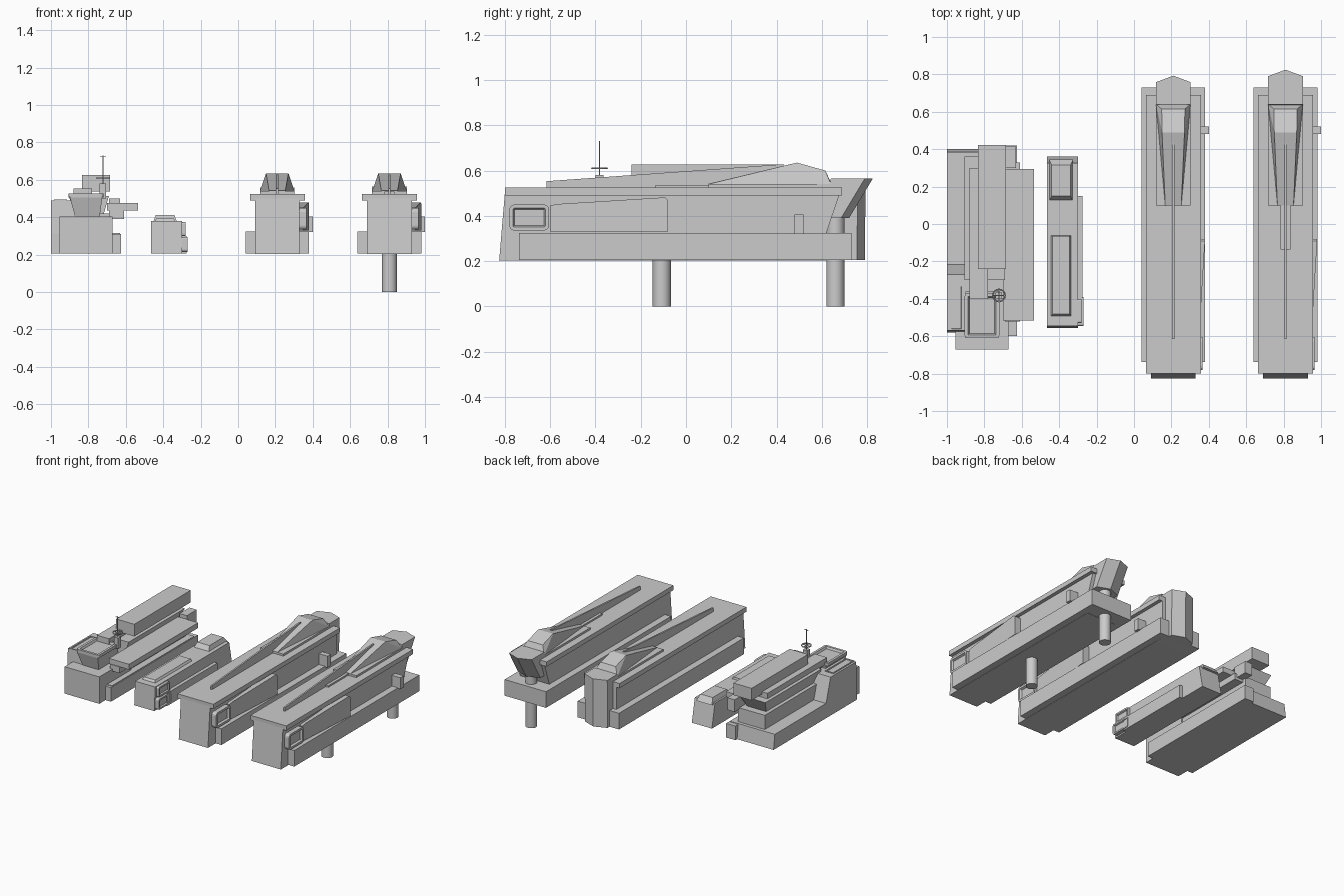
import bpy, bmesh, math
from mathutils import Vector

if "Cube" in bpy.data.objects:
    bpy.data.objects.remove(bpy.data.objects["Cube"])


def finish(name, bm):
    bmesh.ops.recalc_face_normals(bm, faces=bm.faces)
    me = bpy.data.meshes.new(name)
    bm.to_mesh(me)
    bm.free()
    ob = bpy.data.objects.new(name, me)
    bpy.context.collection.objects.link(ob)
    return ob


def loft(name, a, b):
    """Solid between two matching outlines."""
    bm = bmesh.new()
    va = [bm.verts.new(p) for p in a]
    vb = [bm.verts.new(p) for p in b]
    n = len(a)
    bm.faces.new(va)
    bm.faces.new(vb)
    for i in range(n):
        bm.faces.new((va[i], va[(i + 1) % n], vb[(i + 1) % n], vb[i]))
    return finish(name, bm)


def rect(x0, x1, y0, y1, z):
    return [(x0, y0, z), (x1, y0, z), (x1, y1, z), (x0, y1, z)]


def box(name, x0, x1, y0, y1, z0, z1):
    return loft(name, rect(x0, x1, y0, y1, z0), rect(x0, x1, y0, y1, z1))


def taper(name, low, z0, high, z1):
    return loft(name, rect(*low, z0), rect(*high, z1))


def side_profile(name, x0, x1, yz):
    return loft(name, [(x0, y, z) for y, z in yz], [(x1, y, z) for y, z in yz])


def tray(name, lo, hi, axis, r, rim, depth):
    """Block with rounded edges along an axis and a recessed outer face."""
    bm = bmesh.new()
    bmesh.ops.create_cube(bm, size=1)
    for v in bm.verts:
        v.co = Vector([(lo[i] + hi[i]) / 2 + v.co[i] * (hi[i] - lo[i]) for i in range(3)])
    es = [e for e in bm.edges
          if abs(e.verts[0].co[axis] - e.verts[1].co[axis]) > 0.9 * (hi[axis] - lo[axis])
          and all(abs(e.verts[0].co[k] - e.verts[1].co[k]) < 1e-5 for k in range(3) if k != axis)]
    if r:
        bmesh.ops.bevel(bm, geom=es, offset=r, segments=3, profile=0.5, affect='EDGES')
    bm.normal_update()
    f = max(bm.faces, key=lambda q: q.calc_center_median()[axis])
    bmesh.ops.inset_individual(bm, faces=[f], thickness=rim)
    bmesh.ops.inset_individual(bm, faces=[f], thickness=rim * 0.4)
    for v in f.verts:
        v.co[axis] -= depth
    return finish(name, bm)


def rod(name, x, y, z0, z1, r, n=24):
    bm = bmesh.new()
    bmesh.ops.create_cone(bm, cap_ends=True, segments=n, radius1=r, radius2=r, depth=z1 - z0)
    bmesh.ops.translate(bm, verts=bm.verts, vec=(x, y, (z0 + z1) / 2))
    ob = finish(name, bm)
    bpy.context.view_layer.objects.active = ob
    ob.select_set(True)
    bpy.ops.object.shade_smooth_by_angle()
    ob.select_set(False)
    return ob


def bow_outline(c, tip, z, back=0.64):
    return [(c - .093, back, z), (c + .093, back, z), (c + .093, tip - .035, z),
            (c, tip, z), (c - .093, tip - .035, z)]


def long_hull(tag, c, raised):
    # hull with raked front, side base and overhanging deck
    rear = [(.62, .325), (.68, .5)] if raised else [(.69, .205), (.69, .5)]
    prof = [(-.825, .203), (.62, .203)] + rear + [(-.80, .5)]
    side_profile(tag + "_hull", c - .12, c + .12, prof)
    box(tag + "_base", c - .17, c + .17, -.738, .73, .205, .325)
    box(tag + "_deck", c - .147, c + .147, -.80, .69, .49, .525)
    # bridge, its plinth and the long fin
    box(tag + "_bridge_plinth", c - .093, c + .093, .1, .64, .52, .54)
    secs = [(.1, .043, .04, .54, .542), (.49, .078, .06, .54, .635),
            (.615, .09, .062, .54, .6), (.64, .092, .07, .54, .548)]
    bm = bmesh.new()
    for y, wb, wt, zb, zt in secs:
        for s in (-1, 1):
            bm.verts.new((c + s * wb, y, zb))
            bm.verts.new((c + s * wt, y, zt))
    bmesh.ops.convex_hull(bm, input=bm.verts)
    finish(tag + "_bridge", bm)
    side_profile(tag + "_fin", c - .006, c + .006,
                 [(-.615, .52), (.43, .52), (.43, .628), (-.615, .553)])
    # bow
    if raised:
        loft(tag + "_bow", bow_outline(c, .72, .39, .6), bow_outline(c, .825, .565))
        box(tag + "_deck_strip", c - .027, c + .027, -.135, .1, .52, .537)
        for y, top in ((-.107, .21), (.66, .45)):
            rod(tag + "_post", c, y, 0, top, .04)
    else:
        loft(tag + "_bow", bow_outline(c, .79, .205), bow_outline(c, .793, .56))
    # starboard window, swept panel and small box
    tray(tag + "_side_window", (c + .1, -.78, .335), (c + .155, -.605, .45), 0, .022, .016, .015)
    p = [(-.6, .33), (-.08, .33), (-.08, .47), (-.09, .48), (-.12, .48), (-.57, .452), (-.6, .445)]
    loft(tag + "_side_panel", [(c + .1, y, z) for y, z in p],
         [(c + .17 + (y + .08) * .06, y, z) for y, z in p])
    box(tag + "_side_box", c + .12, c + .19, .48, .52, .32, .405)


long_hull("docked_ship", .21, False)
long_hull("raised_ship", .81, True)

# small tug
side_profile("tug_hull", -.465, -.3, [(-.555, .205), (.36, .205), (.325, .38), (-.545, .38)])
taper("tug_rear_hump", (-.455, -.325, .12, .345), .37, (-.44, -.34, .15, .315), .412)
taper("tug_front_hump", (-.45, -.33, -.5, -.06), .37, (-.435, -.345, -.48, -.065), .395)
box("tug_side_rail", -.31, -.275, -.44, .15, .205, .3)
tray("tug_upper_window", (-.32, -.53, .3), (-.28, -.4, .375), 0, .012, .012, .01)
tray("tug_lower_window", (-.32, -.545, .215), (-.27, -.39, .295), 0, .012, .012, .01)

# carrier: base, front block and side steps
side_profile("carrier_base", -1, -.63, [(-.58, .205), (.4, .205), (.385, .315), (-.58, .315)])
box("carrier_front_block", -.955, -.67, -.672, -.3, .205, .405)
box("carrier_right_step", -.7, -.625, -.6, .42, .205, .31)
box("carrier_body", -.9, -.68, -.4, .36, .3, .42)
side_profile("carrier_side_cabin", -1, -.86,
             [(-.58, .31), (-.215, .31), (-.27, .49), (-.57, .49)])
tray("carrier_cabin_roof", (-.985, -.57, .48), (-.915, -.325, .495), 2, 0, .012, .01)
# carrier spine and top bar
taper("carrier_spine", (-.87, -.72, -.3, .3), .41, (-.905, -.69, -.3, .36), .515)
box("carrier_spine_cap", -.88, -.78, -.4, .3, .51, .555)
box("carrier_top_bar", -.835, -.685, -.24, .422, .537, .627)
# carrier command deck with recessed top
taper("carrier_command_deck", (-.87, -.74, -.58, -.38), .4, (-.9, -.725, -.61, -.36), .51)
tray("carrier_deck_tray", (-.905, -.61, .505), (-.72, -.37, .527), 2, .015, .018, .015)
# carrier side platforms
box("carrier_platform", -.7, -.535, -.515, .295, .435, .475)
box("carrier_platform_support", -.69, -.61, -.52, .33, .39, .437)
box("carrier_rear_arm", -.69, -.63, .3, .415, .41, .5)

# antenna mast with ring
rod("antenna_mast", -.722, -.382, .52, .73, .003, 8)
bpy.ops.mesh.primitive_torus_add(location=(-.722, -.382, .61), major_radius=.033,
                                 minor_radius=.004, major_segments=16, minor_segments=6)
bpy.context.object.name = "antenna_ring"
for a, w in ((0, .066), (math.pi / 2, .066)):
    bar = box("antenna_spoke", -w / 2, w / 2, -.002, .002, -.002, .002)
    bar.location = (-.722, -.382, .61)
    bar.rotation_euler[2] = a
box("antenna_crossbar", -.737, -.707, -.384, -.38, .722, .726)
box("antenna_foot", -.74, -.705, -.4, -.365, .5, .58)
